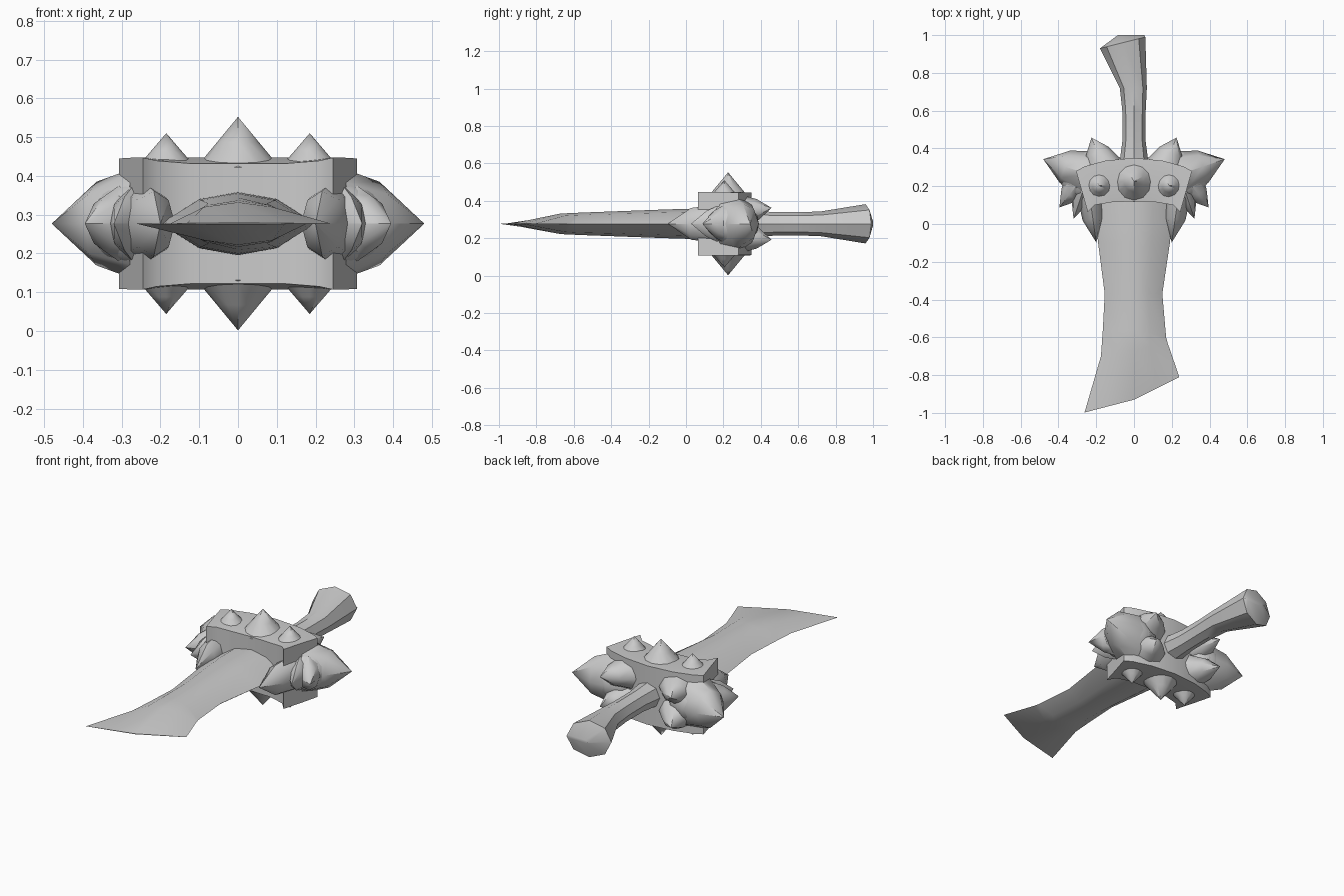
import bpy, bmesh, math
from mathutils import Vector

if "Cube" in bpy.data.objects:
    bpy.data.objects.remove(bpy.data.objects["Cube"])

ZC = 0.277  # mid height of the weapon

steel = bpy.data.materials.new("plain grey")
steel.diffuse_color = (0.6, 0.6, 0.6, 1)
steel.use_nodes = True
steel.node_tree.nodes["Principled BSDF"].inputs["Base Color"].default_value = steel.diffuse_color


def finish(name, bm, angle=40):
    bmesh.ops.remove_doubles(bm, verts=bm.verts, dist=0.0005)
    bmesh.ops.recalc_face_normals(bm, faces=bm.faces)
    me = bpy.data.meshes.new(name)
    bm.to_mesh(me)
    bm.free()
    ob = bpy.data.objects.new(name, me)
    bpy.context.collection.objects.link(ob)
    me.materials.append(steel)
    bpy.ops.object.select_all(action='DESELECT')
    ob.select_set(True)
    bpy.context.view_layer.objects.active = ob
    bpy.ops.object.shade_smooth_by_angle(angle=math.radians(angle))
    return ob


def loft(bm, rings):
    rows = [[bm.verts.new(p) for p in r] for r in rings]
    n = len(rows[0])
    for a, b in zip(rows, rows[1:]):
        for i in range(n):
            j = (i + 1) % n
            bm.faces.new((a[i], a[j], b[j], b[i]))
    bm.faces.new(rows[0])
    bm.faces.new(rows[-1])


def horn(name, base, tip, side, up, bulge=0.66, sides=8):
    """Pointed, slightly convex spike from base to tip (z measured from mid height)."""
    base, tip = Vector(base), Vector(tip)
    d = (tip - base).normalized()
    ref = Vector((0, 0, 1)) if abs(d.z) < 0.9 else Vector((0, 1, 0))
    u = d.cross(ref).normalized()
    v = u.cross(d)
    rings = []
    for t, k in ((0, 1), (0.5, bulge), (1, 0.004)):
        c = base.lerp(tip, t) + Vector((0, 0, ZC))
        rings.append([c + u * side * k * math.cos(a) + v * up * k * math.sin(a)
                      for a in (2 * math.pi * i / sides for i in range(sides))])
    bm = bmesh.new()
    loft(bm, rings)
    return finish(name, bm, 50)


# Blade: lens section, slanted end (left x, left y, right x, right y, ridge y, half thickness)
blade = [(-0.20, 0.25, 0.20, 0.25, 0.25, 0.083),
         (-0.20, 0.00, 0.20, 0.00, 0.00, 0.080),
         (-0.19, -0.10, 0.19, -0.10, -0.10, 0.077),
         (-0.155, -0.37, 0.15, -0.37, -0.37, 0.067),
         (-0.165, -0.56, 0.17, -0.60, -0.56, 0.060),
         (-0.175, -0.70, 0.178, -0.63, -0.67, 0.055),
         (-0.262, -0.998, 0.24, -0.81, -0.93, 0.0015)]
rings = []
for xl, yl, xr, yr, ym, h in blade:
    top = [(xl, yl, 0), (xl * .5, (yl + ym) / 2, h * .78), (0, ym, h),
           (xr * .5, (yr + ym) / 2, h * .78), (xr, yr, 0)]
    low = [(x, y, -z) for x, y, z in top[3:0:-1]]
    rings.append([(x, y, z + ZC) for x, y, z in top + low])
bm = bmesh.new()
loft(bm, rings)
finish("blade", bm, 35)

# Handle with flared, one-sided pommel (left x, left y, right x, right y, half height)
handle = [(-0.08, 0.30, 0.08, 0.30, 0.075),
          (-0.06, 0.45, 0.06, 0.45, 0.064),
          (-0.062, 0.60, 0.062, 0.60, 0.062),
          (-0.075, 0.72, 0.068, 0.72, 0.066),
          (-0.18, 0.93, 0.060, 0.99, 0.105),
          (-0.085, 1.0, 0.055, 1.0, 0.012)]
rings = []
for xl, yl, xr, yr, h in handle:
    ring = []
    for i in range(8):
        a = math.pi * i / 4
        f = (1 + math.cos(a)) / 2
        ring.append((xl + (xr - xl) * f, yl + (yr - yl) * f, ZC + h * math.sin(a)))
    rings.append(ring)
bm = bmesh.new()
loft(bm, rings)
finish("handle", bm)

# Guard: curved block, wider at the back
rings = []
for t, yf, yb, h in ((-1, .063, .28, .17), (-.85, .10, .305, .162), (-.5, .115, .335, .155),
                     (0, .12, .35, .155), (.5, .115, .335, .155), (.85, .10, .305, .162),
                     (1, .063, .28, .17)):
    f, m, b = (.245 * t, yf), (.276 * t, (yf + yb) / 2), (.307 * t, yb)
    rings.append([(*f, ZC + h), (*m, ZC + .17), (*b, ZC + .168),
                  (*b, ZC - .168), (*m, ZC - .17), (*f, ZC - h)])
bm = bmesh.new()
loft(bm, rings)
finish("guard", bm)

# Studs above and below the guard
for s, word in ((1, "top"), (-1, "bottom")):
    horn(word + "_middle_stud", (0, .225, .145 * s), (0, .225, .275 * s), .108, .108, .5, 12)
    for x in (-.185, .185):
        horn(word + "_side_stud", (x, .205, .145 * s), (x, .205, .233 * s), .076, .076, .5, 12)

# Side wings: rounded core and fanned spikes
for s, word in ((-1, "left"), (1, "right")):
    bm = bmesh.new()
    bmesh.ops.create_uvsphere(bm, u_segments=10, v_segments=8, radius=1)
    for v in bm.verts:
        v.co = (s * .24 + v.co.x * .15, .25 + v.co.y * .14, ZC + v.co.z * .12)
    finish(word + "_wing_core", bm, 50)
    horn(word + "_outer_spike", (s * .25, .265, 0), (s * .48, .343, 0), .125, .15, .72)
    horn(word + "_low_spike", (s * .29, .22, 0), (s * .395, .088, 0), .08, .11)
    horn(word + "_inner_spike", (s * .265, .19, 0), (s * .32, .028, 0), .06, .105)
    horn(word + "_blade_claw", (s * .235, .15, 0), (s * .20, -.097, 0), .065, .10, .85)
    for z in (.085, -.085):
        horn(word + "_back_spike", (s * .165, .31, z * .8), (s * .225, .457, z), .10, .085)
